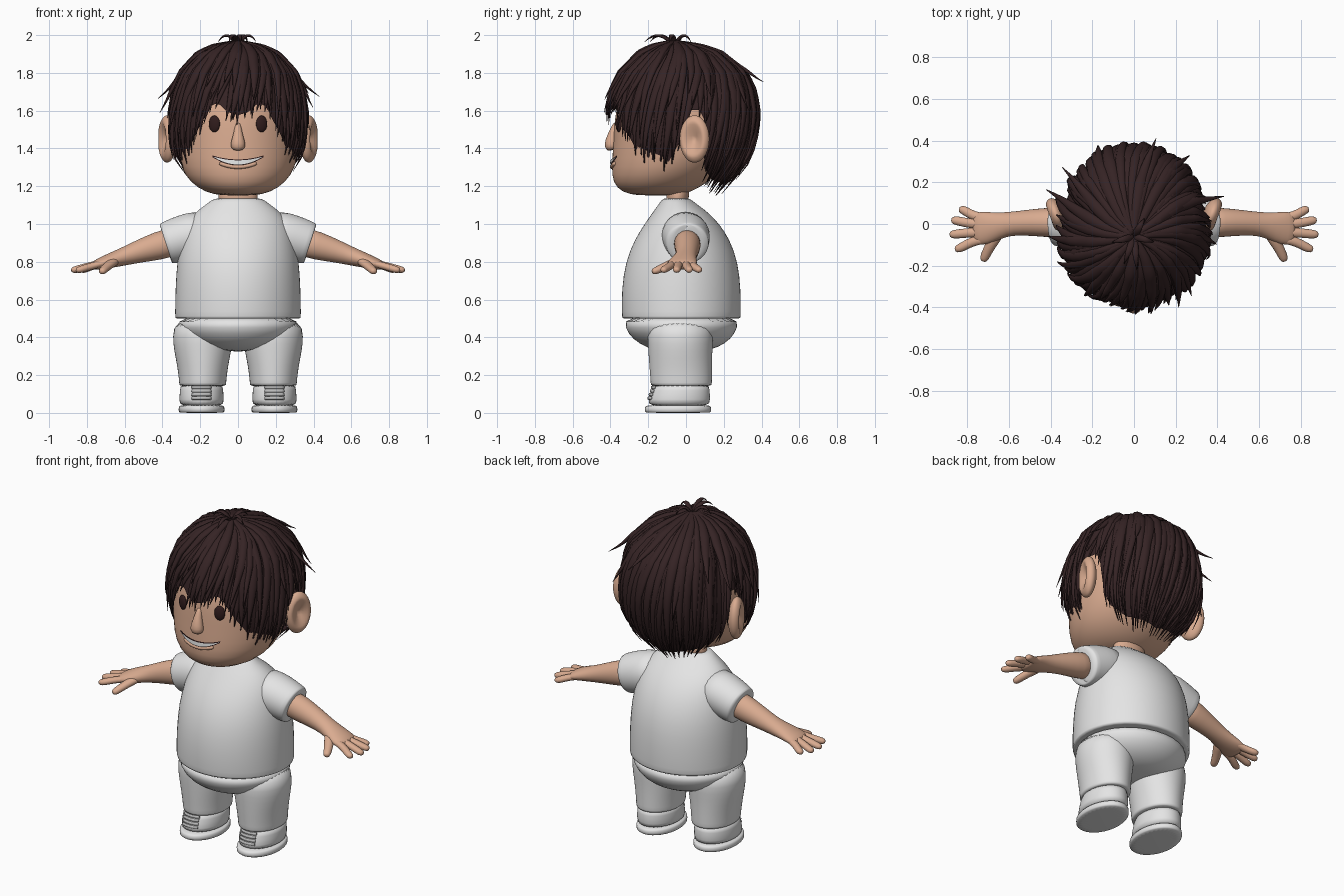
import bpy, bmesh, math, random
from mathutils import Vector, Matrix

random.seed(4)
default_cube = bpy.data.objects.get("Cube")
if default_cube:
    bpy.data.objects.remove(default_cube)


def material(name, color):
    mat = bpy.data.materials.new(name)
    mat.use_nodes = True
    mat.diffuse_color = (*color, 1)
    mat.node_tree.nodes["Principled BSDF"].inputs["Base Color"].default_value = (*color, 1)
    return mat


SKIN = material("warm skin", (0.70, 0.41, 0.28))
HAIR = material("dark brown hair", (0.036, 0.017, 0.018))
CLOTH = material("white cloth", (0.78, 0.78, 0.78))
EYE = material("deep brown eyes", (0.03, 0.012, 0.012))
GREY = material("strap grey", (0.5, 0.5, 0.5))
TEETH = material("tooth white", (0.8, 0.82, 0.82))


def finish(name, bm, mat, subdivide=0):
    """Turn a bmesh into a smooth shaded object."""
    bmesh.ops.recalc_face_normals(bm, faces=bm.faces[:])
    mesh = bpy.data.meshes.new(name)
    bm.to_mesh(mesh)
    bm.free()
    mesh.materials.append(mat)
    mesh.shade_smooth()
    obj = bpy.data.objects.new(name, mesh)
    bpy.context.collection.objects.link(obj)
    if subdivide:
        obj.modifiers.new("smooth", "SUBSURF").levels = subdivide
        obj.modifiers["smooth"].render_levels = subdivide
    return obj


def bridge(bm, rings, closed=True, caps=True):
    """Join successive vertex rings with quads."""
    for low, high in zip(rings, rings[1:]):
        count = len(low)
        for i in range(count if closed else count - 1):
            j = (i + 1) % count
            bm.faces.new((low[i], low[j], high[j], high[i]))
    if caps:
        bm.faces.new(rings[0][::-1])
        bm.faces.new(rings[-1])


def ring_point(row, angle, cx=0):
    z, half, front, back = row
    return Vector((cx + half * math.sin(angle),
                   (front + back) / 2 - (back - front) / 2 * math.cos(angle), z))


def loft(name, rows, mat, cx=0, sides=32, subdivide=1):
    """Stack oval sections given as (height, half width, front, back)."""
    bm = bmesh.new()
    rings = [[bm.verts.new(ring_point(row, math.tau * i / sides, cx)) for i in range(sides)]
             for row in rows]
    bridge(bm, rings)
    return finish(name, bm, mat, subdivide)


def tube(bm, points, widths, heights, normals, sides=8):
    """Sweep an oval along a path, with its thin axis along the normals."""
    rings = []
    for i, p in enumerate(points):
        along = points[min(i + 1, len(points) - 1)] - points[max(i - 1, 0)]
        side = along.cross(normals[i]).normalized()
        up = side.cross(along).normalized()
        rings.append([bm.verts.new(p + side * widths[i] * math.cos(math.tau * k / sides)
                                   + up * heights[i] * math.sin(math.tau * k / sides))
                      for k in range(sides)])
    bridge(bm, rings)


def limb(name, stations, mat, sides=16, normal=(0, 0, 1), subdivide=1):
    """Tube through stations given as (x, y, z, width, height)."""
    bm = bmesh.new()
    tube(bm, [Vector(s[:3]) for s in stations], [s[3] for s in stations],
         [s[4] for s in stations], [Vector(normal)] * len(stations), sides)
    return finish(name, bm, mat, subdivide)


def ball(name, center, size, mat, turn=0):
    bm = bmesh.new()
    bmesh.ops.create_uvsphere(bm, u_segments=24, v_segments=16, radius=1)
    bm.transform(Matrix.Translation(center) @ Matrix.Rotation(turn, 4, "Z")
                 @ Matrix.Diagonal((*size, 1)))
    return finish(name, bm, mat)


def lookup(table, key):
    """Linear interpolation in a table sorted by its first column."""
    key = min(max(key, table[0][0]), table[-1][0])
    for a, b in zip(table, table[1:]):
        if key <= b[0]:
            f = (key - a[0]) / (b[0] - a[0])
            return [u + (v - u) * f for u, v in zip(a, b)]


# Head and neck
head_rows = [(1.15, .08, -.25, -.06), (1.165, .17, -.34, .02), (1.22, .255, -.39, .12),
             (1.3, .305, -.395, .2), (1.4, .325, -.388, .27), (1.5, .335, -.383, .3),
             (1.6, .335, -.375, .32), (1.75, .29, -.33, .28), (1.87, .16, -.2, .14),
             (1.9, .04, -.08, .02)]
loft("head", head_rows, SKIN)
loft("neck", [(1.08, .11, -.11, .02), (1.14, .1, -.1, .01), (1.22, .11, -.11, .03)], SKIN)


def face_y(x, z):
    row = lookup(head_rows, z)
    return ring_point(row, math.asin(x / row[1])).y


# Face
limb("nose", [(0, -.37, 1.54, .012, .012), (0, -.385, 1.49, .022, .022),
              (0, -.395, 1.44, .036, .034), (0, -.397, 1.41, .042, .036),
              (0, -.39, 1.39, .026, .024)], SKIN, normal=(0, 1, 0))
for s, side_name in ((1, "left"), (-1, "right")):
    ball(side_name + "_eye", (s * .125, face_y(.125, 1.53), 1.53), (.031, .014, .044), EYE, s * .35)
    # Ear with a hollow bowl
    bm = bmesh.new()
    bmesh.ops.create_uvsphere(bm, u_segments=32, v_segments=24, radius=1)
    for v in bm.verts:
        if v.co.x > 0:
            v.co.x -= 1.2 * max(0, 1 - math.hypot(v.co.y, v.co.z) / .75)
    bmesh.ops.scale(bm, vec=(.045, .082, .125), verts=bm.verts)
    bm.transform(Matrix.Diagonal((s, 1, 1, 1)) @ Matrix.Translation((.375, .045, 1.45))
                 @ Matrix.Rotation(-.35, 4, "Z"))
    finish(side_name + "_ear", bm, SKIN)


def smile(name, grow, lift, mat):
    """Curved strip that follows the face."""
    bm = bmesh.new()
    rows = []
    for base, bend, sign in ((1.315, 2.4, -1), (1.337, 1.15, 1)):
        row = []
        for i in range(-10, 11):
            x = i / 10 * (.13 + grow)
            z = base + bend * x * x + sign * grow
            row.append(bm.verts.new((x, face_y(x, z) - lift, z)))
        rows.append(row)
    bridge(bm, rows, closed=False, caps=False)
    finish(name, bm, mat)


smile("mouth_line", .005, .004, EYE)
smile("teeth", 0, .008, TEETH)
lip = [(x, face_y(x, 1.3) + .002, 1.302 + 2.2 * x * x, .012, .012)
       for x in (i * .02 for i in range(-5, 6))]
limb("lower_lip", lip, SKIN, sides=8)

# Shirt, with a hem that steps over the trousers
loft("shirt", [(.5, .322, -.328, .278), (.498, .334, -.339, .29), (.52, .335, -.341, .292),
               (.65, .333, -.343, .292), (.8, .325, -.322, .277), (.92, .302, -.272, .232),
               (1.0, .275, -.22, .178), (1.06, .23, -.178, .12), (1.1, .175, -.148, .065),
               (1.13, .135, -.128, .025), (1.137, .115, -.115, .015)], CLOTH)
loft("trouser_seat", [(.325, .1, -.13, .09), (.345, .2, -.21, .17), (.39, .275, -.285, .24),
                      (.45, .317, -.325, .275), (.52, .328, -.334, .284)], CLOTH)

# Limbs, shoes and sleeves
finger_ends = [(.745, .03, .835, .07), (.765, .0, .872, .018),
               (.765, -.04, .88, -.05), (.75, -.075, .855, -.12)]
for s, side_name in ((1, "left"), (-1, "right")):
    loft(side_name + "_trouser_leg",
         [(.142, .114, -.17, .125), (.145, .125, -.188, .138), (.17, .125, -.188, .138),
          (.25, .135, -.195, .138), (.33, .152, -.2, .14), (.4, .16, -.205, .145),
          (.5, .15, -.2, .14)], CLOTH, cx=s * .187)
    loft(side_name + "_shoe", [(.03, .118, -.205, .128), (.07, .118, -.2, .128),
                               (.12, .115, -.182, .126), (.16, .113, -.175, .125)],
         CLOTH, cx=s * .193)
    loft(side_name + "_sole", [(0, .117, -.212, .128), (.004, .122, -.219, .134),
                               (.034, .122, -.219, .134), (.042, .115, -.21, .128)],
         CLOTH, cx=s * .193)
    for n in range(4):
        z = .078 + n * .019
        front = -.2 + (z - .07) * .32
        bar = [(s * .193 + d, front + 5 * d * d, z, .007, .009)
               for d in (i * .0125 for i in range(-4, 5))]
        limb(f"{side_name}_shoe_strap_{n + 1}", bar, GREY, sides=8, subdivide=0)

    def mirrored(stations):
        return [(s * p[0], *p[1:]) for p in stations]

    limb(side_name + "_sleeve", mirrored(
        [(.14, -.01, .96, .13, .12), (.25, .0, .935, .13, .128), (.33, .005, .912, .12, .12),
         (.378, .008, .897, .113, .113), (.383, .008, .895, .108, .108),
         (.381, .008, .896, .092, .092), (.35, .006, .905, .085, .085)]), CLOTH, sides=24)
    limb(side_name + "_arm", mirrored(
        [(.33, .005, .91, .075, .08), (.42, .008, .885, .072, .077), (.52, .006, .856, .062, .062),
         (.61, .0, .826, .056, .048), (.68, -.015, .805, .074, .04), (.735, -.022, .788, .084, .03),
         (.775, -.022, .776, .07, .022)]), SKIN)
    for n, (x0, y0, x1, y1) in enumerate(finger_ends):
        limb(f"{side_name}_finger_{n + 1}", mirrored(
            [(x0 - .05, y0, .795, .022, .018), (x0, y0, .784, .025, .02),
             ((x0 + x1) / 2, (y0 + y1) / 2, .769, .023, .02),
             (x1 - .015, y1, .757, .023, .02), (x1 + .005, y1, .755, .013, .012)]),
            SKIN, sides=10)
    limb(side_name + "_thumb", mirrored(
        [(.64, -.03, .81, .03, .024), (.675, -.08, .79, .03, .025), (.7, -.125, .768, .025, .022),
         (.718, -.165, .75, .024, .021), (.724, -.18, .746, .012, .012)]), SKIN, sides=10)

# Hair envelope, and the height where it ends around the head
hair_rows = [(1.1, .12, -.2, .13), (1.2, .21, -.3, .22), (1.3, .325, -.38, .31),
             (1.4, .36, -.41, .355), (1.5, .37, -.425, .38), (1.6, .365, -.425, .385),
             (1.7, .345, -.405, .365), (1.8, .305, -.355, .315), (1.9, .21, -.25, .19),
             (1.94, .13, -.17, .08), (1.965, .015, -.075, -.045)]
hair_ends = [(0, 1.52), (10, 1.54), (18, 1.59), (26, 1.57), (33, 1.48), (42, 1.4), (52, 1.3),
             (62, 1.25), (80, 1.26), (88, 1.36), (93, 1.55), (107, 1.55), (113, 1.23),
             (130, 1.16), (180, 1.12)]


def hair_end(degrees):
    return lookup(hair_ends, abs((degrees + 180) % 360 - 180))[1]


def hair_point(degrees, t, end, offset=0):
    z = 1.965 - (1.965 - end) * t ** 1.8
    p = ring_point(lookup(hair_rows, z), math.radians(degrees))
    return p + (p - Vector((0, -.02, 1.5))).normalized() * offset


# Under layer of hair
bm = bmesh.new()
bridge(bm, [[bm.verts.new(hair_point(a * 4, t / 14, hair_end(a * 4) + .06, -.022))
             for a in range(90)] for t in range(15)], caps=False)
finish("hair_cap", bm, HAIR)


def lock(bm, degrees, end, width, offset, flick=0, swirl=0, steps=16):
    """One tapered strand from the crown to its tip."""
    points, widths, normals = [], [], []
    outward = Vector((math.sin(math.radians(degrees)), -math.cos(math.radians(degrees)), .15))
    for i in range(steps + 1):
        t = i / steps
        p = hair_point(degrees + swirl * (1 - t), t, end, offset) + outward * flick * t ** 6
        points.append(p)
        normals.append((p - Vector((0, -.02, 1.5))).normalized())
        widths.append(width * min(1, .25 + 1.7 * t) * (1 - t ** 3) + .0015)
    tube(bm, points, widths, [w * .6 for w in widths], normals, sides=8)


# Layers: (count, half width, offset, least and most shortening, flick)
layers = [("lower", 60, .031, -.018, 0, .03, .01), ("middle", 44, .033, -.008, .0, .09, .02),
          ("upper", 26, .03, .002, .05, .2, .04)]
for name, count, width, offset, low, high, flick in layers:
    bm = bmesh.new()
    for i in range(count):
        a = (i + random.uniform(-.3, .3)) * 360 / count
        lock(bm, a, hair_end(a) + random.uniform(low, high), width * random.uniform(.8, 1.15),
             offset, random.uniform(0, flick), random.uniform(5, 30))
    finish(name + "_hair_locks", bm, HAIR)

# Flicked locks and the short curls on the crown
bm = bmesh.new()
for a, end, flick in ((108, 1.66, .1), (-112, 1.65, .1), (-128, 1.72, .1), (165, 1.74, .08),
                      (80, 1.61, .04), (-85, 1.58, .05), (140, 1.6, .05), (-155, 1.5, .04)):
    lock(bm, a, end, .032, .0, flick, 15)
for a, reach in ((-75, .11), (75, .1), (5, .16), (-20, .14), (150, .1)):
    aim = Vector((math.sin(math.radians(a)), -math.cos(math.radians(a)), 0))
    arc = [Vector((0, -.06, 1.935)) + aim * reach * t + Vector((0, 0, .19 * t * (1.15 - t)))
           for t in (i / 8 for i in range(9))]
    girth = [.016 * (1 - (i / 8) ** 3) + .001 for i in range(9)]
    tube(bm, arc, girth, [g * .5 for g in girth], [Vector((0, 0, 1))] * 9)
finish("flicked_hair_locks", bm, HAIR)
